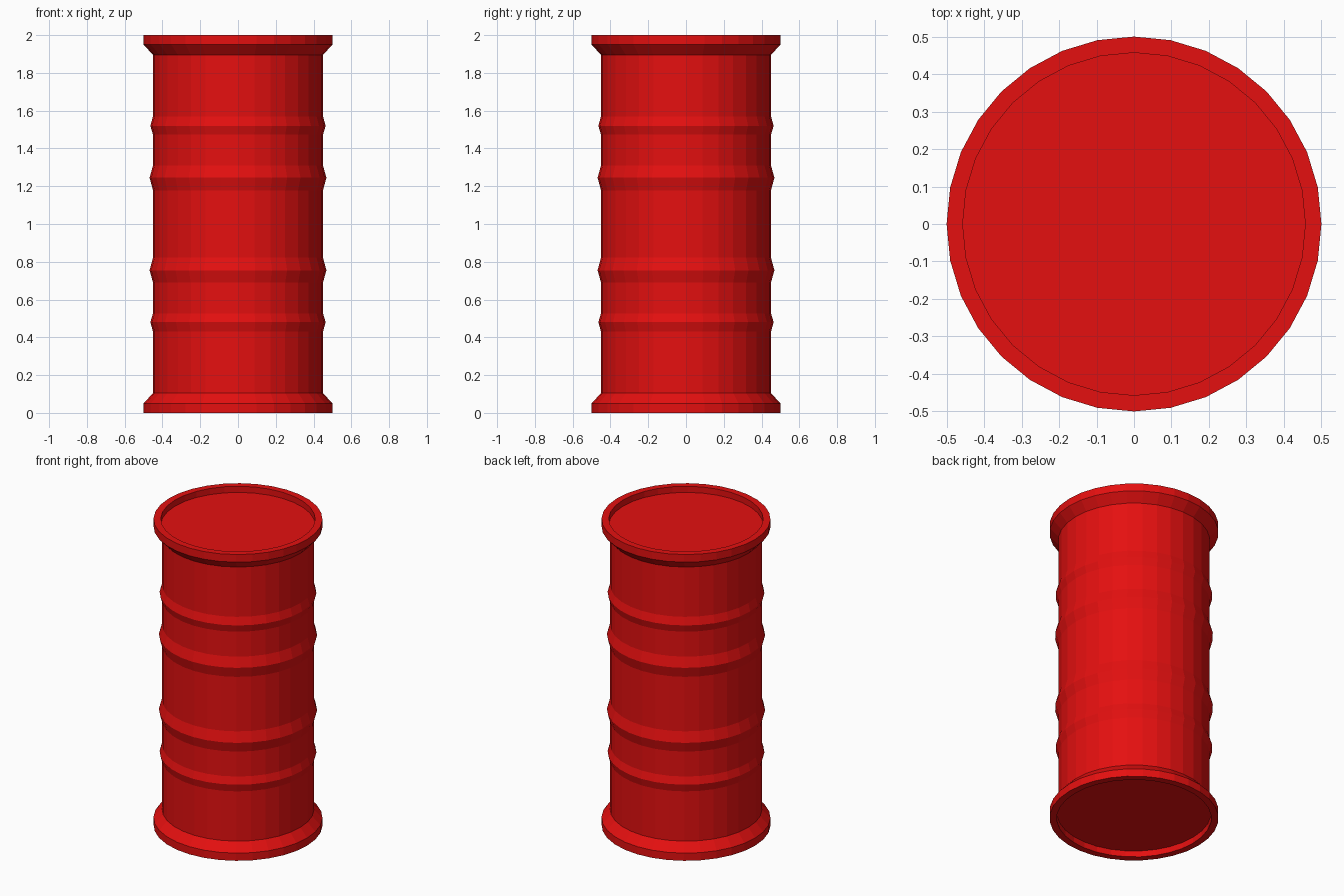
import bpy
import bmesh
from math import cos, sin, tau

SIDES = 32
BODY, RIM, LIP = 0.45, 0.5, 0.457

cube = bpy.data.objects.get("Cube")
if cube:
    bpy.data.objects.remove(cube, do_unlink=True)

red = bpy.data.materials.new("barrel_red")
red.use_nodes = True
colour = (0.78, 0.005, 0.005, 1)
red.diffuse_color = colour
red.node_tree.nodes["Principled BSDF"].inputs["Base Color"].default_value = colour


def rib(low, peak, high, radius):
    """Profile points of one raised hoop."""
    return [(BODY, low), (radius, peak), (BODY, high)]


def lathe(name, profile):
    """Revolve a bottom-to-top profile and close both ends with a flat disc."""
    bm = bmesh.new()
    rings = []
    for r, z in profile:
        angles = [tau * i / SIDES for i in range(SIDES)]
        rings.append([bm.verts.new((r * cos(a), r * sin(a), z)) for a in angles])
    for low, high in zip(rings, rings[1:]):
        for i in range(SIDES):
            j = (i + 1) % SIDES
            bm.faces.new((low[i], low[j], high[j], high[i]))
    bm.faces.new(rings[0][::-1])
    bm.faces.new(rings[-1])
    bmesh.ops.recalc_face_normals(bm, faces=bm.faces)
    mesh = bpy.data.meshes.new(name)
    bm.to_mesh(mesh)
    bm.free()
    mesh.materials.append(red)
    obj = bpy.data.objects.new(name, mesh)
    bpy.context.collection.objects.link(obj)
    return obj


# Recessed end, flared rim and two hoops; the upper half mirrors the lower
lower_half = [(LIP, 0.04), (LIP, 0), (RIM, 0), (RIM, 0.05), (BODY, 0.105)]
lower_half += rib(0.43, 0.48, 0.527, 0.464)
lower_half += rib(0.69, 0.755, 0.822, 0.468)
upper_half = [(r, 2 - z) for r, z in reversed(lower_half)]
lathe("barrel_drum", lower_half + upper_half)
